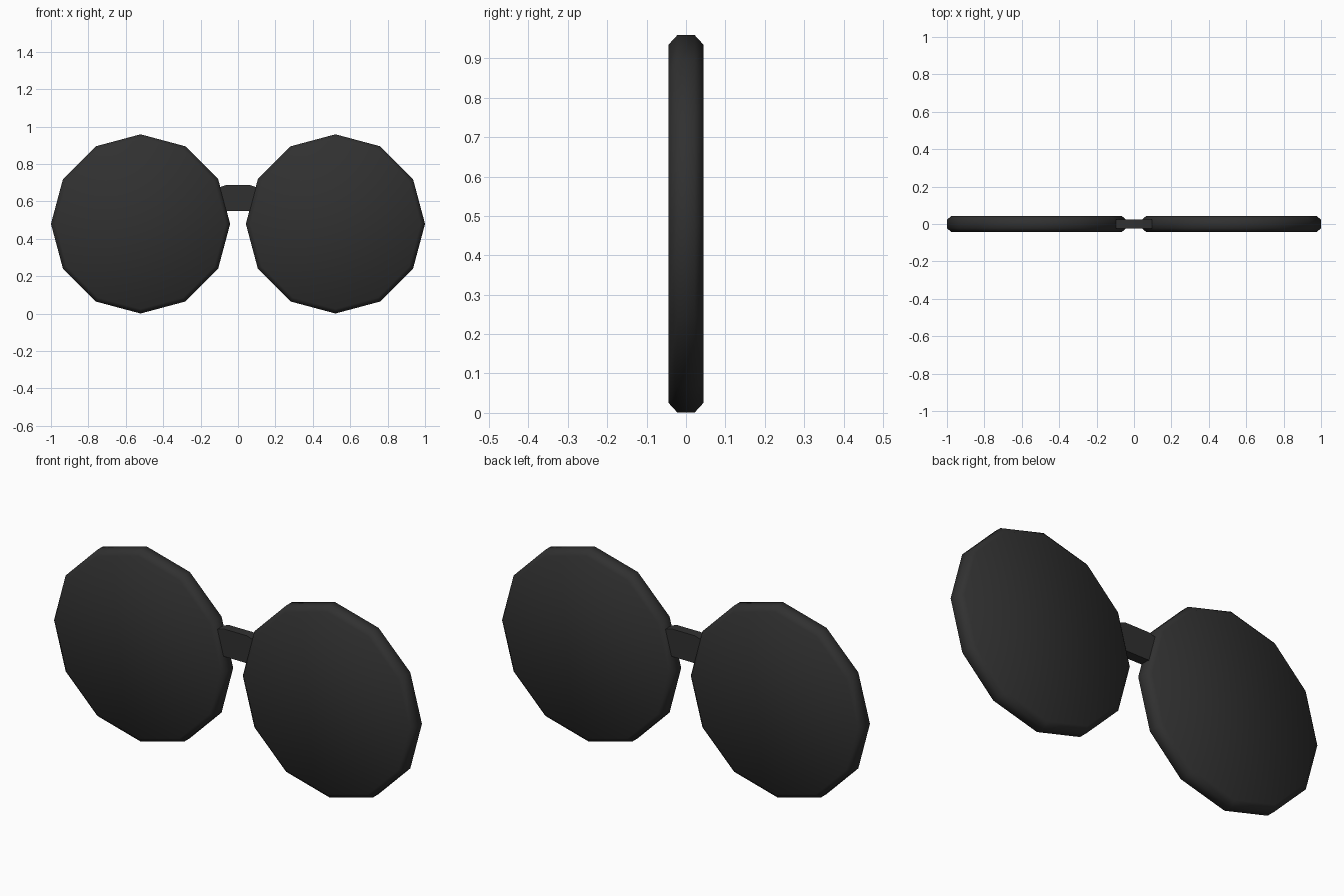
import bpy, bmesh, math

if "Cube" in bpy.data.objects:
    bpy.data.objects.remove(bpy.data.objects["Cube"])

mat = bpy.data.materials.new("matte black")
mat.diffuse_color = (0.03, 0.03, 0.03, 1)
mat.use_nodes = True
mat.node_tree.nodes["Principled BSDF"].inputs["Base Color"].default_value = mat.diffuse_color


def loft(name, rings):
    """Closed solid from a list of equal-length point rings."""
    bm = bmesh.new()
    vr = [[bm.verts.new(p) for p in r] for r in rings]
    n = len(vr[0])
    for a, b in zip(vr, vr[1:]):
        for i in range(n):
            j = (i + 1) % n
            bm.faces.new((a[i], a[j], b[j], b[i]))
    bm.faces.new(vr[0])
    bm.faces.new(vr[-1])
    bmesh.ops.recalc_face_normals(bm, faces=bm.faces)
    me = bpy.data.meshes.new(name)
    bm.to_mesh(me)
    bm.free()
    me.materials.append(mat)
    ob = bpy.data.objects.new(name, me)
    bpy.context.collection.objects.link(ob)
    bpy.ops.object.select_all(action='DESELECT')
    ob.select_set(True)
    bpy.context.view_layer.objects.active = ob
    bpy.ops.object.shade_smooth_by_angle(angle=math.radians(50))
    return ob


def disc_ring(cx, r, y):
    return [(cx + r * math.cos(k * math.pi / 6), y, 0.48 + r * math.sin(k * math.pi / 6))
            for k in range(12)]


# Two twelve-sided lenses with chamfered rims
for side, cx in (("left", -0.521), ("right", 0.521)):
    loft(side + "_lens", [disc_ring(cx, r, y) for r, y in
         ((0.455, -0.044), (0.479, -0.022), (0.479, 0.022), (0.455, 0.044))])

# Bridge: flat in the middle, dipping slightly into the lenses
loft("bridge", [[(x, -0.024, lo), (x, 0.024, lo), (x, 0.024, hi), (x, -0.024, hi)]
     for x, lo, hi in ((-0.12, 0.54, 0.67), (-0.065, 0.55, 0.687),
                       (0.065, 0.55, 0.687), (0.12, 0.54, 0.67))])
